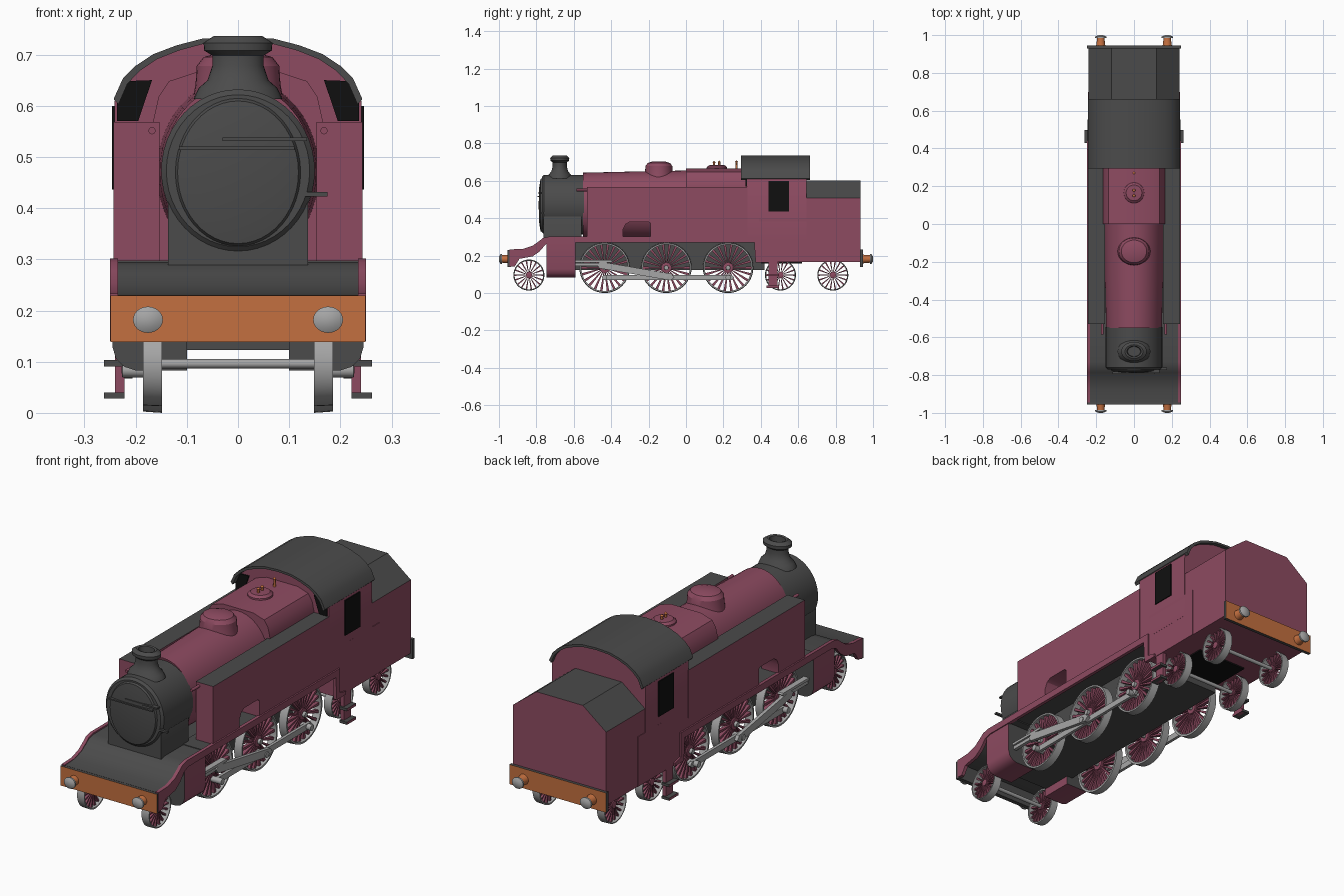
import bpy, bmesh, math
from mathutils import Vector

if "Cube" in bpy.data.objects:
    bpy.data.objects.remove(bpy.data.objects["Cube"])


def material(name, rgb):
    m = bpy.data.materials.new(name)
    m.diffuse_color = (*rgb, 1)
    m.use_nodes = True
    m.node_tree.nodes["Principled BSDF"].inputs["Base Color"].default_value = m.diffuse_color
    return m


MAROON = material("maroon paint", (0.27, 0.07, 0.12))
DARK = material("dark grey", (0.07, 0.07, 0.07))
ORANGE = material("orange", (0.55, 0.16, 0.05))
STEEL = material("light steel", (0.38, 0.38, 0.38))
BLACK = material("window black", (0.005, 0.005, 0.005))


def finish(name, bm, mat, mat2=None, rule=None):
    """Turn a bmesh into an object; faces whose normal meets rule get mat2."""
    bmesh.ops.remove_doubles(bm, verts=bm.verts, dist=1e-5)
    bmesh.ops.recalc_face_normals(bm, faces=bm.faces)
    bm.normal_update()
    if rule:
        for f in bm.faces:
            if rule(f.normal):
                f.material_index = 1
    me = bpy.data.meshes.new(name)
    bm.to_mesh(me)
    bm.free()
    ob = bpy.data.objects.new(name, me)
    bpy.context.collection.objects.link(ob)
    me.materials.append(mat)
    if mat2:
        me.materials.append(mat2)
    bpy.ops.object.select_all(action='DESELECT')
    ob.select_set(True)
    bpy.context.view_layer.objects.active = ob
    bpy.ops.object.shade_smooth_by_angle(angle=math.radians(32))
    return ob


def prism(name, pts, axis, a, b, mat, mat2=None, rule=None):
    """Extrude a closed outline: (y, z) points along x, or (x, z) points along y."""
    bm = bmesh.new()
    place = (lambda p, t: (t, p[0], p[1])) if axis == 'x' else (lambda p, t: (p[0], t, p[1]))
    lo = [bm.verts.new(place(p, a)) for p in pts]
    hi = [bm.verts.new(place(p, b)) for p in pts]
    n = len(pts)
    bm.faces.new(lo)
    bm.faces.new(hi[::-1])
    for i in range(n):
        bm.faces.new((lo[i], lo[(i + 1) % n], hi[(i + 1) % n], hi[i]))
    return finish(name, bm, mat, mat2, rule)


def box(name, x, y, z, mat, mat2=None, rule=None):
    pts = [(y[0], z[0]), (y[1], z[0]), (y[1], z[1]), (y[0], z[1])]
    return prism(name, pts, 'x', x[0], x[1], mat, mat2, rule)


def lathe(name, prof, loc, axis, mat, segs=32, scale=(1, 1, 1), closed=False):
    """Revolve (radius, height) points around an axis through loc."""
    bm = bmesh.new()
    rings = []
    for r, h in prof:
        ring = []
        for i in range(segs):
            t = 2 * math.pi * i / segs
            c, s = r * math.cos(t), r * math.sin(t)
            v = {'x': (h, c, s), 'y': (c, h, s), 'z': (c, s, h)}[axis]
            ring.append(bm.verts.new([loc[k] + v[k] * scale[k] for k in range(3)]))
        rings.append(ring)
    for j in range(len(prof) if closed else len(prof) - 1):
        p, q = rings[j], rings[(j + 1) % len(prof)]
        for i in range(segs):
            k = (i + 1) % segs
            bm.faces.new((p[i], p[k], q[k], q[i]))
    bmesh.ops.dissolve_degenerate(bm, edges=bm.edges, dist=1e-6)
    return finish(name, bm, mat)


def rod(name, p, q, half, xs, mat):
    """Flat bar between two (y, z) points."""
    d = (Vector(q) - Vector(p)).normalized()
    e, n = d * half, Vector((-d.y, d.x)) * half
    p, q = Vector(p), Vector(q)
    prism(name, [p - n, q - n, q + e, q + n, p + n, p - e], 'x', xs[0], xs[1], mat)


def sym(half):
    """Mirror a right-hand outline (bottom to top) into a closed one."""
    return half + [(-x, z) for x, z in reversed(half) if x > 0]


def wheel(name, s, y, z, r, spokes):
    x0, x1 = 0.148, 0.186
    ri = r * 0.92
    lathe(name + "_tyre", [(ri, s * x0), (r, s * x0), (r * 0.98, s * x1), (ri, s * x1)],
          (0, y, z), 'x', STEEL, 40, closed=True)
    bm = bmesh.new()
    for i in range(spokes):
        t = 2 * math.pi * i / spokes
        d, n = Vector((0, math.cos(t), math.sin(t))), Vector((0, -math.sin(t), math.cos(t)))
        c = Vector((0, y, z))
        vs = [[bm.verts.new(c + d * rad + n * w * k + Vector((s * x, 0, 0)))
               for k, x in ((-1, 0.158), (1, 0.158), (1, 0.175), (-1, 0.175))]
              for rad, w in ((r * 0.12, r * 0.016), (r * 0.95, r * 0.05))]
        for k in range(4):
            m = (k + 1) % 4
            bm.faces.new((vs[0][k], vs[0][m], vs[1][m], vs[1][k]))
    finish(name + "_spokes", bm, MAROON)
    lathe(name + "_hub", [(0, s * 0.15), (r * 0.2, s * 0.15), (r * 0.2, s * 0.18), (0, s * 0.185)],
          (0, y, z), 'x', MAROON, 16)


# Smokebox, door and saddle
lathe("smokebox", [(0, -0.77), (0.14, -0.77), (0.15, -0.76), (0.15, -0.545), (0, -0.545)],
      (0, 0, 0.475), 'y', DARK, 48, (1, 1, 1.06))
lathe("smokebox_door", [(0, -0.788), (0.08, -0.785), (0.118, -0.778), (0.125, -0.765)],
      (0, 0, 0.472), 'y', DARK, 48, (1, 1, 1.18))
prism("smokebox_saddle", sym([(0.137, 0.28), (0.137, 0.43), (0.12, 0.46)]), 'y', -0.762, -0.56, DARK)
box("door_hinge_lower", (-0.115, 0.11), (-0.793, -0.78), (0.516, 0.522), DARK)
box("door_hinge_upper", (-0.03, 0.135), (-0.79, -0.77), (0.533, 0.54), DARK)
box("door_handle", (0.13, 0.175), (-0.772, -0.76), (0.425, 0.434), DARK)

# Boiler, firebox and fittings
lathe("boiler", [(0.148, -0.55), (0.153, -0.3), (0.158, 0.0), (0, 0.0)],
      (0, 0, 0.472), 'y', MAROON, 48, (1, 1, 1.17))
prism("firebox", sym([(0.165, 0.29), (0.165, 0.575), (0.155, 0.62), (0.135, 0.65), (0.08, 0.668)]),
      'y', 0, 0.33, MAROON)
lathe("chimney", [(0.066, 0.615), (0.058, 0.637), (0.045, 0.652), (0.038, 0.68), (0.038, 0.7),
                  (0.05, 0.71), (0.051, 0.725), (0.036, 0.738), (0.028, 0.735), (0.026, 0.70), (0, 0.70)],
      (0, -0.675, 0), 'z', DARK, 32, (1.32, 1, 1))
lathe("steam_dome", [(0.078, 0.62), (0.074, 0.645), (0.072, 0.68), (0.06, 0.697), (0.035, 0.705), (0, 0.706)],
      (0, -0.145, 0), 'z', MAROON, 32, (1.12, 1, 1))
lathe("safety_valve_base", [(0.055, 0.66), (0.054, 0.675), (0.042, 0.685), (0, 0.687)],
      (0, 0.165, 0), 'z', MAROON, 24)
for y, r, top in ((0.15, 0.008, 0.71), (0.178, 0.008, 0.71), (0.27, 0.007, 0.712)):
    lathe("brass_valve", [(r, 0.66), (r * 0.7, top - 0.015), (r, top - 0.008), (0, top)],
          (0, y, 0), 'z', ORANGE, 12)

# Cab, roof and bunker
arch = [(0.243, 0.615), (0.225, 0.655), (0.2, 0.68), (0.165, 0.703), (0.12, 0.72), (0.07, 0.733), (0, 0.737)]
inner = [(x * 0.96, z - 0.01) for x, z in arch]
prism("cab", sym([(0.243, 0.29)] + [(min(x, 0.2425) * 0.995, z - 0.005) for x, z in arch]),
      'y', 0.325, 0.645, MAROON)
prism("cab_lower", sym([(0.2425, 0.167), (0.2425, 0.4)]), 'y', 0.39, 0.7, MAROON)
prism("cab_floor_opening", sym([(0.13, 0.16), (0.13, 0.169)]), 'y', 0.4, 0.62, BLACK)
outer_full = [(-x, z) for x, z in arch[:-1]] + arch[::-1]
inner_full = [(-x, z) for x, z in inner[:-1]] + inner[::-1]
prism("cab_roof", outer_full + inner_full[::-1], 'y', 0.293, 0.663, DARK)
prism("bunker", sym([(0.24, 0.167), (0.24, 0.51), (0.12, 0.603)]), 'y', 0.64, 0.932,
      MAROON, DARK, lambda n: n.z > 0.3)

# Frame, front footplate and buffer beams
box("main_frame", (-0.13, 0.13), (-0.74, 0.42), (0.125, 0.295), DARK)
foot = [(-0.942, 0.232), (-0.87, 0.236), (-0.82, 0.252), (-0.785, 0.275), (-0.765, 0.29), (-0.73, 0.297)]
prism("front_footplate", foot + [(-0.55, 0.297), (-0.55, 0.275)] + [(y + 0.012, z - 0.02) for y, z in foot[::-1]],
      'x', -0.236, 0.236, DARK)
box("front_buffer_beam", (-0.249, 0.249), (-0.955, -0.935), (0.14, 0.231), DARK, ORANGE, lambda n: n.y < -0.5)
box("rear_buffer_beam", (-0.25, 0.25), (0.93, 0.946), (0.142, 0.234), DARK, ORANGE, lambda n: n.y > 0.5)

valance = [(-0.945, 0.145), (-0.945, 0.235), (-0.87, 0.238), (-0.82, 0.255), (-0.785, 0.28), (-0.765, 0.296),
           (-0.73, 0.304), (0.395, 0.304), (0.395, 0.19), (0.44, 0.18), (0.44, 0.165), (0.372, 0.165),
           (0.365, 0.272), (-0.72, 0.272), (-0.75, 0.262), (-0.785, 0.222), (-0.82, 0.198), (-0.89, 0.185),
           (-0.915, 0.145)]
tank = [(-0.53, 0.295), (-0.53, 0.57), (0.33, 0.57), (0.33, 0.295), (-0.19, 0.295), (-0.19, 0.375),
        (-0.20, 0.383), (-0.30, 0.383), (-0.322, 0.37), (-0.337, 0.34), (-0.337, 0.295)]
cylinder = [(0.1, 0.28), (0.245, 0.28), (0.245, 0.13), (0.238, 0.107), (0.222, 0.092), (0.2, 0.085), (0.1, 0.085)]
drivers = (-0.435, -0.105, 0.225)

# Everything that repeats on both sides
for s, side in ((1, "right"), (-1, "left")):
    prism(side + "_valance", valance, 'x', s * 0.234, s * 0.25, MAROON)
    box(side + "_running_board", (s * 0.12, s * 0.24), (-0.6, 0.4), (0.28, 0.3), DARK)
    prism(side + "_tank", tank, 'x', s * 0.153, s * 0.243, MAROON, DARK, lambda n: n.z > 0.7)
    box(side + "_tank_top_filler", (s * 0.12, s * 0.155), (-0.0, 0.32), (0.55, 0.569), DARK)
    lathe(side + "_tank_pipe", [(0, -0.585), (0.007, -0.585), (0.007, -0.52)],
          (s * 0.168, 0, 0.553), 'y', MAROON, 12)
    prism(side + "_cylinder", [(s * x, z) for x, z in cylinder], 'y', -0.745, -0.59,
          MAROON, DARK, lambda n: abs(n.y) > 0.7)

    # Cab windows
    box(side + "_side_window", (s * 0.238, s * 0.2465), (0.44, 0.552), (0.438, 0.602), BLACK)
    prism(side + "_front_window", [(s * x, z) for x, z in ((0.236, 0.572), (0.236, 0.615), (0.222, 0.65),
          (0.168, 0.652), (0.195, 0.572))], 'y', 0.319, 0.326, BLACK)

    # Wheels
    for y in drivers:
        wheel(side + "_driving_wheel", s, y, 0.137, 0.135, 22)
        lathe(side + "_crank_pin", [(0.014, s * 0.17), (0.014, s * 0.226), (0, s * 0.228)],
              (0, y, 0.085), 'x', STEEL, 12)
        lathe(side + "_axle_end", [(0.014, s * 0.17), (0.012, s * 0.195), (0, s * 0.196)],
              (0, y, 0.137), 'x', STEEL, 12)
    for y in (-0.84, 0.505, 0.785):
        wheel(side + "_carrying_wheel", s, y, 0.098, 0.083, 18)

    # Rods and motion
    rod(side + "_coupling_rod", (drivers[0], 0.085), (drivers[2] + 0.02, 0.085), 0.014,
        (s * 0.19, s * 0.204), STEEL)
    rod(side + "_connecting_rod", (-0.46, 0.152), (-0.08, 0.087), 0.018, (s * 0.206, s * 0.222), STEEL)
    rod(side + "_piston_rod", (-0.6, 0.155), (-0.43, 0.155), 0.008, (s * 0.2, s * 0.216), STEEL)
    rod(side + "_slide_bar", (-0.6, 0.172), (-0.4, 0.172), 0.006, (s * 0.195, s * 0.222), STEEL)

    # Cab steps
    box(side + "_step_hanger", (s * 0.222, s * 0.24), (0.44, 0.49), (0.03, 0.2), MAROON)
    for z in (0.03, 0.093):
        box(side + "_step_tread", (s * 0.222, s * 0.262), (0.43, 0.498), (z, z + 0.012),
            MAROON, DARK, lambda n: abs(n.x) < 0.5)

    # Buffers, front and rear
    for d in (-1, 1):
        lathe(side + "_buffer_shank", [(0.026, d * 0.94), (0.022, d * 0.955), (0.02, d * 0.985)],
              (s * 0.176, 0, 0.184), 'y', ORANGE, 20)
        lathe(side + "_buffer_head", [(0, d * 0.982), (0.027, d * 0.984), (0.027, d * 0.992), (0.015, d * 0.999), (0, d)],
              (s * 0.176, 0, 0.184), 'y', STEEL, 24, (1.08, 1, 0.95))

# Axles
for y, z in [(y, 0.137) for y in drivers] + [(y, 0.098) for y in (-0.84, 0.505, 0.785)]:
    lathe("axle", [(0.009, -0.16), (0.009, 0.16)], (0, y, z), 'x', STEEL, 12)

# Drop the whole model exactly onto the ground
low = min((v.co.z for o in bpy.data.objects for v in o.data.vertices))
for o in bpy.data.objects:
    o.location.z -= low
